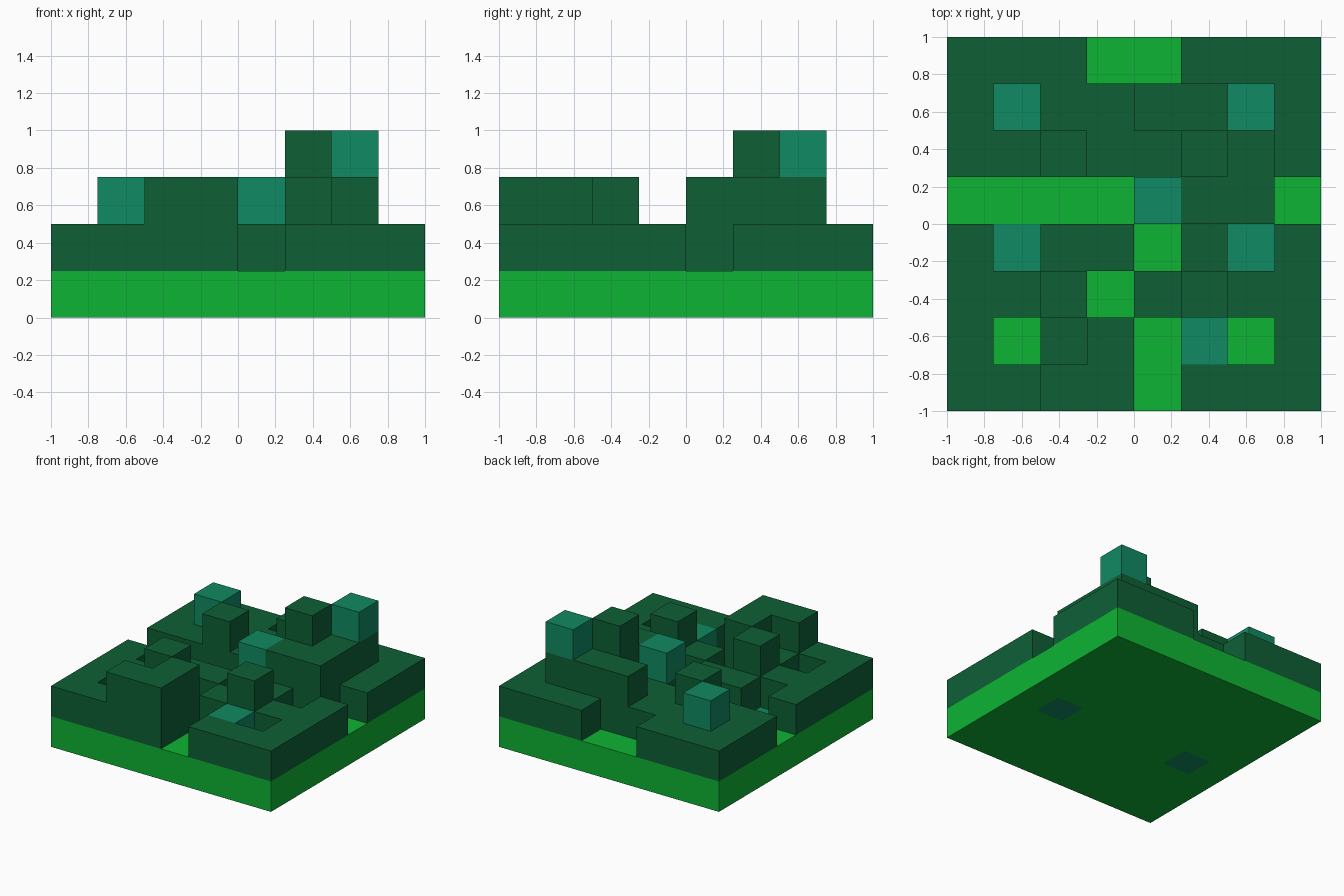
import bpy, bmesh
from mathutils import Vector

cube = bpy.data.objects.get("Cube")
if cube:
    bpy.data.objects.remove(cube, do_unlink=True)

CELL = 0.25
N = 8
# Block count of every column: strings run front to back, digits left to right in x
HEIGHTS = ["22331222",
           "21231212",
           "22312322",
           "21221212",
           "11113331",
           "22322432",
           "23223342",
           "22211222"]
# Single accent blocks as (column, row, level)
ACCENTS = {(1, 3, 0), (6, 3, 0), (5, 1, 1), (4, 4, 2), (1, 6, 2), (6, 6, 3)}


def make_material(name, rgb):
    def linear(c):
        c /= 255
        return c / 12.92 if c <= 0.04045 else ((c + 0.055) / 1.055) ** 2.4
    colour = [linear(c) for c in rgb] + [1.0]
    mat = bpy.data.materials.new(name)
    mat.use_nodes = True
    mat.diffuse_color = colour
    bsdf = mat.node_tree.nodes["Principled BSDF"]
    bsdf.inputs["Base Color"].default_value = colour
    bsdf.inputs["Roughness"].default_value = 0.9
    return mat


def filled(c, r, k):
    return 0 <= c < N and 0 <= r < N and 0 <= k < int(HEIGHTS[r][c])


def build_part(name, cells, mat):
    """Make one flat-shaded shell from the exposed sides of the given blocks."""
    bm = bmesh.new()
    for cell in cells:
        centre = Vector(((cell[0] + 0.5) * CELL - 1,
                         (cell[1] + 0.5) * CELL - 1,
                         (cell[2] + 0.5) * CELL))
        for axis in range(3):
            for sign in (-1, 1):
                step = [0, 0, 0]
                step[axis] = sign
                if filled(*(a + b for a, b in zip(cell, step))):
                    continue
                n = Vector(step) * CELL / 2
                u, v = Vector(), Vector()
                u[(axis + 1) % 3] = CELL / 2
                v[(axis + 2) % 3] = CELL / 2 * sign
                corners = (-u - v, u - v, u + v, -u + v)
                bm.faces.new([bm.verts.new(centre + n + p) for p in corners])
    bmesh.ops.remove_doubles(bm, verts=bm.verts, dist=0.001)
    mesh = bpy.data.meshes.new(name)
    bm.to_mesh(mesh)
    bm.free()
    mesh.materials.append(mat)
    obj = bpy.data.objects.new(name, mesh)
    bpy.context.collection.objects.link(obj)


blocks = [(c, r, k) for r in range(N) for c in range(N)
          for k in range(int(HEIGHTS[r][c]))]

# Bottom layer, raised blocks and accent blocks
build_part("ground_slab", [b for b in blocks if b[2] == 0 and b not in ACCENTS],
           make_material("bright green", (14, 180, 52)))
build_part("raised_blocks", [b for b in blocks if b[2] > 0 and b not in ACCENTS],
           make_material("dark green", (14, 96, 54)))
build_part("accent_blocks", [b for b in blocks if b in ACCENTS],
           make_material("teal", (16, 138, 98)))
